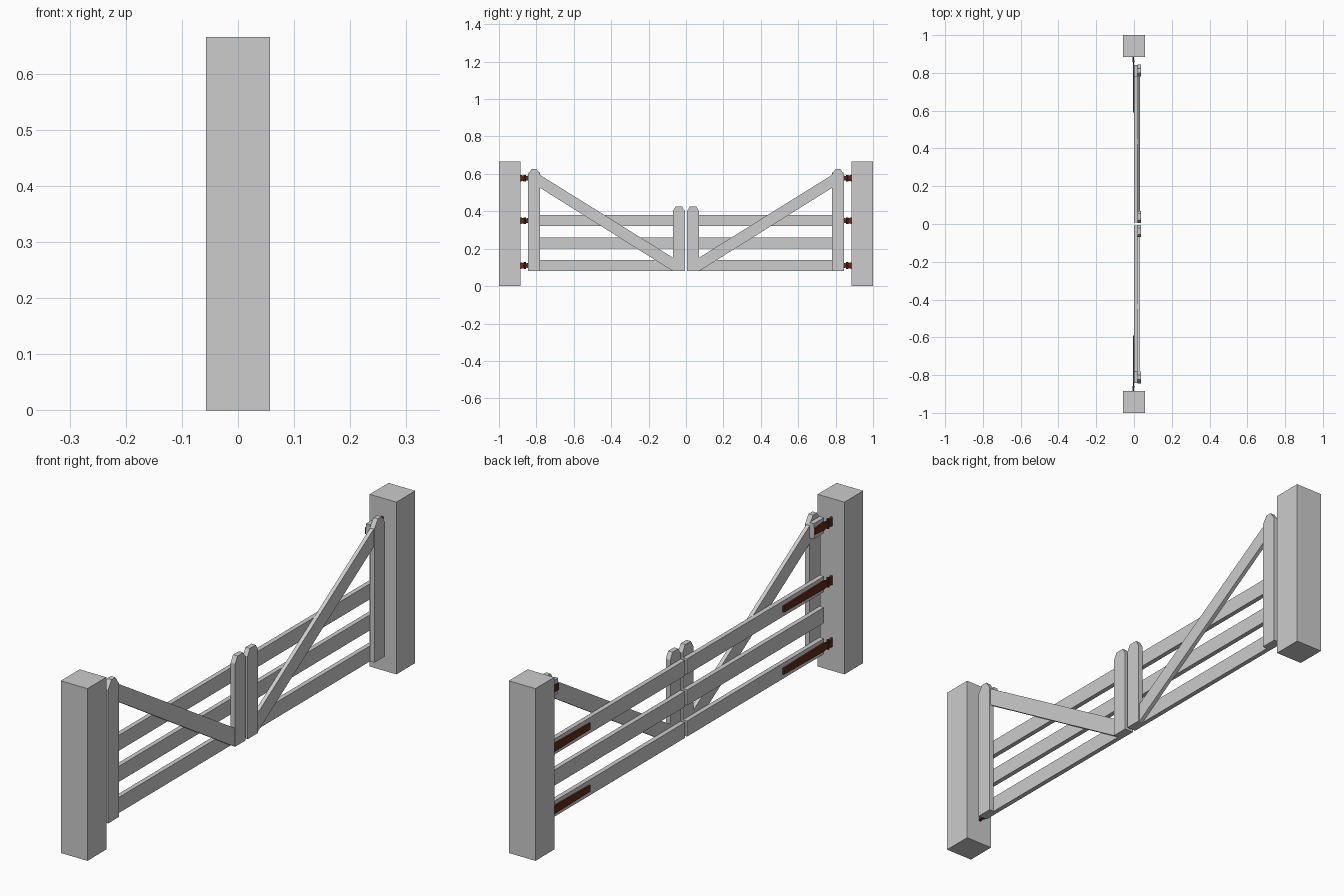
import bpy, bmesh, math
from mathutils import Matrix

if "Cube" in bpy.data.objects:
    bpy.data.objects.remove(bpy.data.objects["Cube"])


def material(name, rgb):
    m = bpy.data.materials.new(name)
    m.diffuse_color = (*rgb, 1)
    m.use_nodes = True
    m.node_tree.nodes["Principled BSDF"].inputs["Base Color"].default_value = m.diffuse_color
    return m


WOOD = material("grey_wood", (0.604, 0.604, 0.604))
RUST = material("rusty_iron", (0.127, 0.022, 0.006))


def finish(bm, name, mat):
    bmesh.ops.recalc_face_normals(bm, faces=bm.faces[:])
    me = bpy.data.meshes.new(name)
    bm.to_mesh(me)
    bm.free()
    me.materials.append(mat)
    ob = bpy.data.objects.new(name, me)
    bpy.context.collection.objects.link(ob)
    return ob


def plate(name, side, profile, x0, x1, mat):
    """Extrude a (y, z) outline from x0 to x1; side mirrors it across y = 0."""
    bm = bmesh.new()
    face = bm.faces.new([bm.verts.new((x0, y * side, z)) for y, z in profile])
    ext = bmesh.ops.extrude_face_region(bm, geom=[face])["geom"]
    moved = [v for v in ext if isinstance(v, bmesh.types.BMVert)]
    bmesh.ops.translate(bm, verts=moved, vec=(x1 - x0, 0, 0))
    return finish(bm, name, mat)


def rect(y0, y1, z0, z1):
    return [(y0, z0), (y1, z0), (y1, z1), (y0, z1)]


def stile_outline(y0, y1, z0, shoulder, top, flat):
    c = (y0 + y1) / 2
    return [(y0, z0), (y1, z0), (y1, shoulder), (c + flat, top),
            (c - flat, top), (y0, shoulder)]


def pin(name, y, z, r, h):
    bm = bmesh.new()
    bmesh.ops.create_cone(bm, cap_ends=True, segments=10, radius1=r, radius2=r,
                          depth=h, matrix=Matrix.Translation((-0.003, y, z)))
    return finish(bm, name, RUST)


for side, tag in ((-1, "left"), (1, "right")):
    # big gate post
    plate(f"post_{tag}", side, rect(0.885, 1.0, 0, 0.665), -0.057, 0.057, WOOD)

    # horizontal rails
    for i, z in enumerate((0.08, 0.2, 0.32)):
        plate(f"rail_{tag}_{i}", side, rect(0.007, 0.842, z, z + 0.06), 0, 0.018, WOOD)

    # hinge stile, meeting stile and the brace between them
    plate(f"hinge_stile_{tag}", side,
          stile_outline(0.78, 0.845, 0.08, 0.597, 0.627, 0.012), 0.018, 0.037, WOOD)
    plate(f"meeting_stile_{tag}", side,
          stile_outline(0.006, 0.07, 0.08, 0.4, 0.425, 0.018), 0.018, 0.037, WOOD)
    plate(f"brace_{tag}", side,
          [(0.07, 0.08), (0.78, 0.525), (0.78, 0.594), (0.07, 0.152)], 0.018, 0.033, WOOD)

    # packing block behind the top of the hinge stile
    plate(f"packing_block_{tag}", side, rect(0.78, 0.842, 0.547, 0.607), 0, 0.018, WOOD)

    # three strap hinges, the top one short
    for i, (z, end) in enumerate(((0.11, 0.59), (0.35, 0.59), (0.577, 0.782))):
        plate(f"strap_{tag}_{i}", side,
              [(end, z - 0.012), (0.835, z - 0.016), (0.862, z - 0.010),
               (0.862, z + 0.010), (0.835, z + 0.016), (end, z + 0.012)],
              -0.006, 0, RUST)
        pin(f"hinge_pin_{tag}_{i}", 0.862 * side, z, 0.006, 0.036)
        plate(f"hinge_bracket_{tag}_{i}", side,
              [(0.862, z - 0.012), (0.886, z - 0.018), (0.886, z + 0.018),
               (0.862, z + 0.012)], -0.007, 0.001, RUST)
